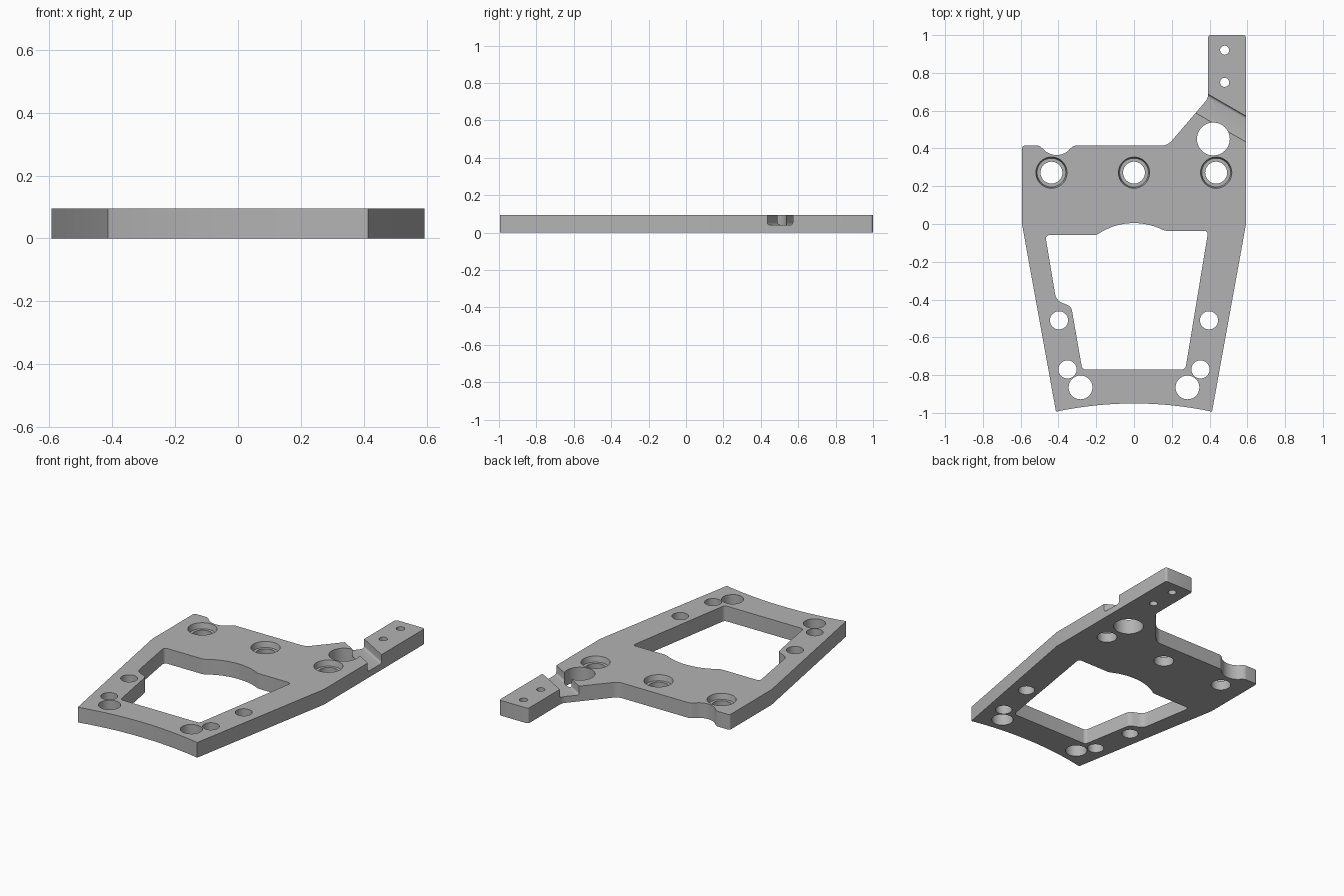
import bpy, bmesh, math
from mathutils import Vector, Matrix

if "Cube" in bpy.data.objects:
    bpy.data.objects.remove(bpy.data.objects["Cube"], do_unlink=True)

THICK = 0.095

grey = bpy.data.materials.new("plate_grey")
grey.use_nodes = True
grey.diffuse_color = (0.45, 0.45, 0.45, 1)
grey.node_tree.nodes["Principled BSDF"].inputs["Base Color"].default_value = grey.diffuse_color


def arc(cx, cy, r, x0, x1, side, n=14):
    """Points on a circle from x0 to x1; side is +1 for the upper half, -1 for the lower."""
    a0, a1 = math.acos((x0 - cx) / r), math.acos((x1 - cx) / r)
    angles = [a0 + (a1 - a0) * i / n for i in range(n + 1)]
    return [(cx + r * math.cos(a), cy + side * r * math.sin(a), 0) for a in angles]


def rounded(points, n=6):
    """Outline from (x, y, fillet radius) corners."""
    out = []
    for i, (x, y, r) in enumerate(points):
        p = Vector((x, y))
        if r == 0:
            out.append(p)
            continue
        a = Vector(points[i - 1][:2]) - p
        b = Vector(points[(i + 1) % len(points)][:2]) - p
        half = a.angle(b) / 2
        t = min(r / math.tan(half), 0.48 * a.length, 0.48 * b.length)
        r = t * math.tan(half)
        centre = p + (a.normalized() + b.normalized()).normalized() * (r / math.sin(half))
        start, end = p + a.normalized() * t - centre, p + b.normalized() * t - centre
        turn = math.atan2(start.x * end.y - start.y * end.x, start.dot(end))
        out += [centre + Matrix.Rotation(turn * k / n, 2) @ start for k in range(n + 1)]
    return out


def prism(name, outline, z0, z1):
    bm = bmesh.new()
    face = bm.faces.new([bm.verts.new((p.x, p.y, z0)) for p in outline])
    top = bmesh.ops.extrude_face_region(bm, geom=[face])["geom"]
    bmesh.ops.translate(bm, vec=(0, 0, z1 - z0),
                        verts=[v for v in top if isinstance(v, bmesh.types.BMVert)])
    bmesh.ops.recalc_face_normals(bm, faces=bm.faces)
    return finish(name, bm)


def cone(name, x, y, r0, r1, z0, z1):
    bm = bmesh.new()
    bmesh.ops.create_cone(bm, cap_ends=True, segments=48, radius1=r0, radius2=r1, depth=z1 - z0,
                          matrix=Matrix.Translation((x, y, (z0 + z1) / 2)))
    return finish(name, bm)


def finish(name, bm):
    mesh = bpy.data.meshes.new(name)
    bm.to_mesh(mesh)
    bm.free()
    mesh.materials.append(grey)
    obj = bpy.data.objects.new(name, mesh)
    bpy.context.collection.objects.link(obj)
    return obj


def cut(target, cutter):
    cutter.hide_render = True
    mod = target.modifiers.new("cut", "BOOLEAN")
    mod.operation, mod.solver, mod.object = "DIFFERENCE", "EXACT", cutter
    bpy.context.view_layer.objects.active = target
    bpy.ops.object.modifier_apply(modifier=mod.name)
    bpy.data.objects.remove(cutter, do_unlink=True)


# Plate outline with bowed front edge, mounting arm and rear notch
outline = arc(0, -2.93, 1.98, -0.413, 0.413, 1)
outline = [(x, y, 0) for x, y, _ in outline]
outline += [(0.593, 0, 0), (0.593, 1, 0.015), (0.392, 1, 0.015), (0.392, 0.665, 0.05),
            (0.178, 0.415, 0.07), (-0.318, 0.415, 0.03)]
outline += arc(-0.41, 0.46, 0.095, -0.338, -0.482, -1)
outline += [(-0.502, 0.415, 0.03), (-0.593, 0.415, 0.015), (-0.593, 0, 0)]
plate = prism("base_plate", rounded(outline), 0, THICK)

# Central window
window = [(-0.47, -0.058, 0.02), (-0.205, -0.058, 0.03)]
window += arc(0, -0.335, 0.34, -0.19, 0.155, 1)
window += [(0.17, -0.036, 0.03), (0.393, -0.036, 0.018), (0.272, -0.77, 0.022),
           (-0.274, -0.77, 0.022), (-0.332, -0.437, 0.04), (-0.412, -0.405, 0.06)]
cut(plate, prism("window_cutter", rounded(window), -0.05, 0.15))

# Plain through holes: mirrored pairs on the legs, then arm holes and the large hole
holes = [(s * x, y, r) for s in (-1, 1)
         for x, y, r in ((0.397, -0.51, 0.048), (0.352, -0.77, 0.048), (0.283, -0.865, 0.063))]
holes += [(0.48, 0.92, 0.024), (0.48, 0.75, 0.024), (0.42, 0.45, 0.087)]
for x, y, r in holes:
    cut(plate, cone("hole_cutter", x, y, r, r, -0.05, 0.15))

# Counterbored holes
for x in (-0.437, 0, 0.435):
    cut(plate, cone("bore_cutter", x, 0.272, 0.058, 0.058, -0.05, 0.15))
    cut(plate, cone("counterbore_cutter", x, 0.272, 0.076, 0.083, 0.06, THICK + 0.001))

# Slanted groove with rounded floor corners across the arm
half = 0.059
profile = rounded([(-half, 0.15, 0), (-half, 0.04, 0.014), (half, 0.04, 0.014), (half, 0.15, 0)])
groove = prism("groove_cutter", profile, -0.5, 0.5)
along = Vector((math.cos(math.radians(30)), -math.sin(math.radians(30)), 0))
across = Vector((-along.y, along.x, 0))
frame = Matrix((across, Vector((0, 0, 1)), along)).transposed().to_4x4()
groove.data.transform(Matrix.Translation((0.593, 0.503, 0)) @ frame)
cut(plate, groove)

# Smooth curved walls, crisp edges
bpy.ops.object.select_all(action="DESELECT")
plate.select_set(True)
bpy.context.view_layer.objects.active = plate
bpy.ops.object.shade_smooth_by_angle(angle=math.radians(30))
